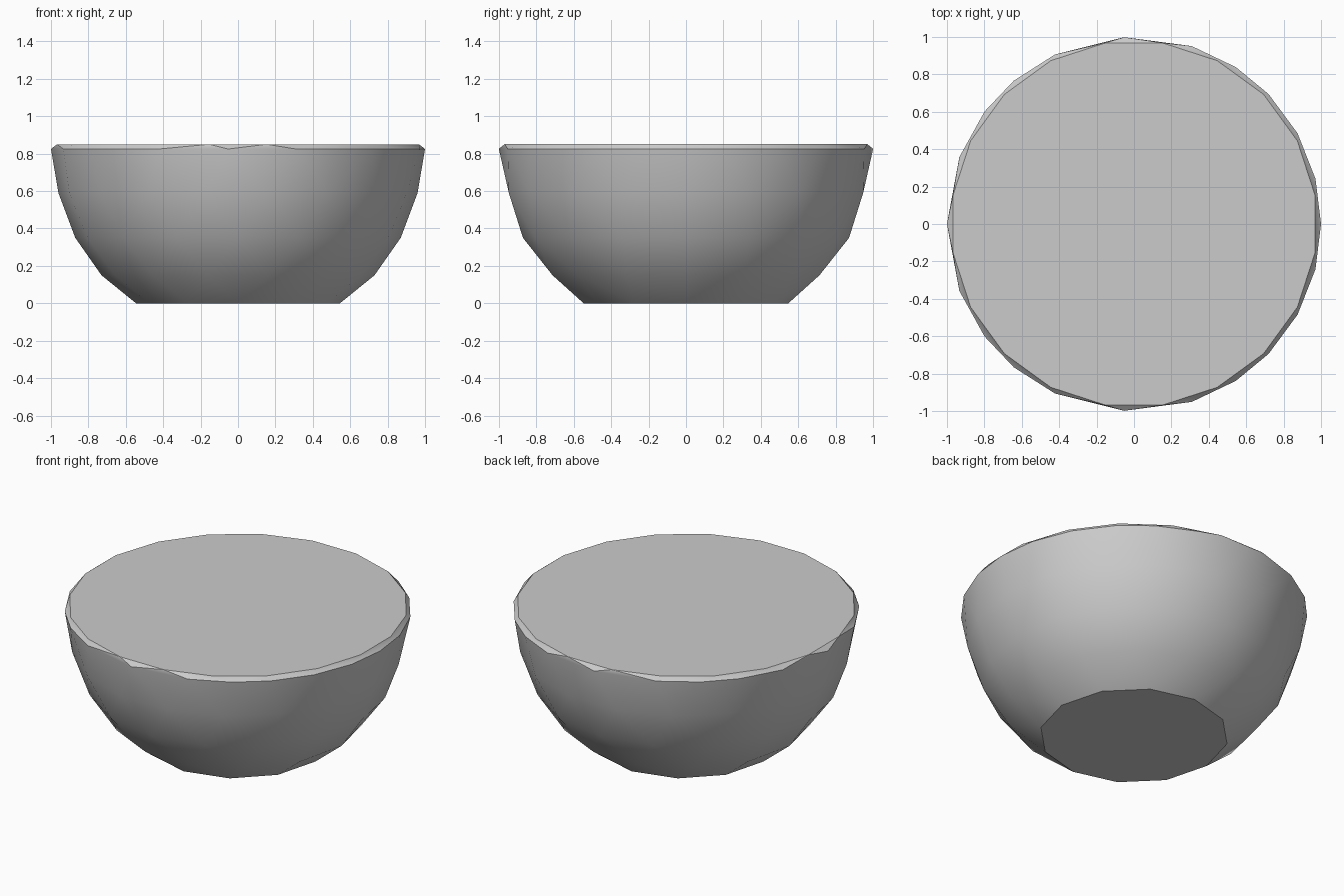
import bpy, bmesh
from math import radians, cos, sin

cube = bpy.data.objects.get("Cube")
if cube:
    bpy.data.objects.remove(cube, do_unlink=True)

grey = bpy.data.materials.new("plain_grey")
grey.use_nodes = True
colour = (0.6, 0.6, 0.6, 1)
grey.diffuse_color = colour
grey.node_tree.nodes["Principled BSDF"].inputs["Base Color"].default_value = colour

bm = bmesh.new()


def add_ring(radius, height, angles):
    for a in angles:
        bm.verts.new((radius * cos(radians(a)), radius * sin(radians(a)), height))


def even(count, shift=0):
    return [shift + 360 * i / count for i in range(count)]


# Flat foot and rounded wall, with more corners towards the rim
add_ring(0.545, 0.0, even(12))
add_ring(0.73, 0.15, even(14))
add_ring(0.87, 0.35, even(16))
add_ring(0.96, 0.59, even(18))

# Uneven widest edge, mirrored front to back
half = [14, 29, 44, 57, 72, 93, 115, 130, 143, 159]
add_ring(1.0, 0.825, [0, 180] + half + [-a for a in half])

# Narrow bevel up to the flat lid
add_ring(0.98, 0.85, even(20, 9))

# Wrap the rings in one faceted skin
hull = bmesh.ops.convex_hull(bm, input=bm.verts)
spare = {g for g in hull["geom_interior"] + hull["geom_unused"]
         if isinstance(g, bmesh.types.BMVert)}
bmesh.ops.delete(bm, geom=list(spare), context='VERTS')
bmesh.ops.dissolve_limit(bm, angle_limit=radians(0.5), verts=bm.verts, edges=bm.edges)
bmesh.ops.recalc_face_normals(bm, faces=bm.faces)

mesh = bpy.data.meshes.new("half_dome_body")
bm.to_mesh(mesh)
bm.free()
mesh.materials.append(grey)
body = bpy.data.objects.new("half_dome_body", mesh)
bpy.context.collection.objects.link(body)

# Smooth wall, crisp foot and rim
bpy.ops.object.select_all(action='DESELECT')
body.select_set(True)
bpy.context.view_layer.objects.active = body
bpy.ops.object.shade_smooth_by_angle(angle=radians(30))
